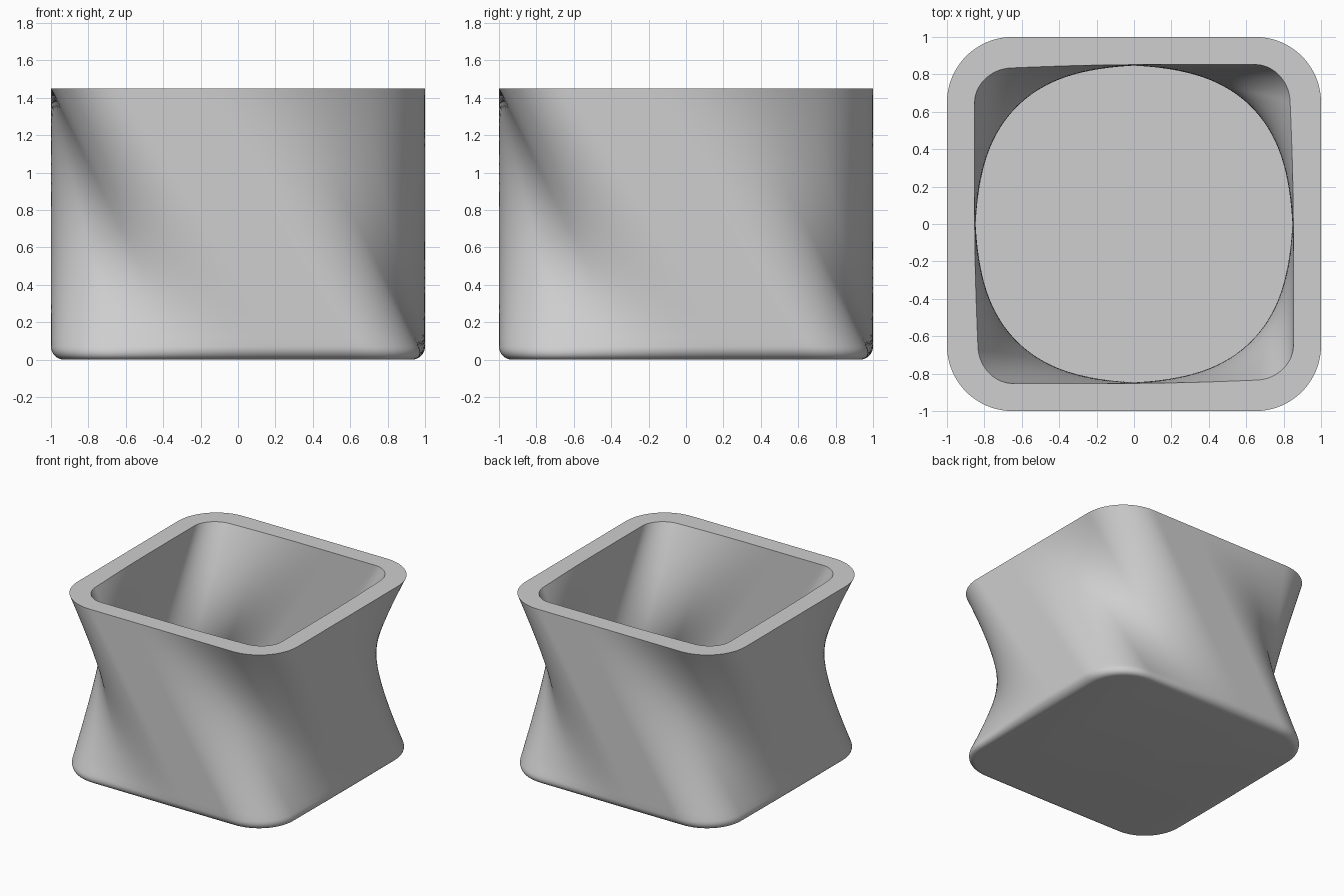
import bpy, bmesh, math
from mathutils import Vector

cube = bpy.data.objects.get("Cube")
if cube:
    bpy.data.objects.remove(cube, do_unlink=True)

HEIGHT, FLOOR, FILLET, WALL = 1.45, 0.15, 0.07, 0.148
RADIUS = 0.35                    # rounding of the square's corners
FLAT = 1 - RADIUS
HALF_ARC = RADIUS * math.pi / 4
ARC = 0.5 * HALF_ARC / (FLAT + HALF_ARC)   # arc share of a quarter turn, by length


def square_point(p):
    """Point on a rounded square; p counts quarter turns from the front middle."""
    k, f = math.floor(p), p - math.floor(p)
    start, end = 0.5 - ARC, 0.5 + ARC
    if f <= start:
        v = Vector((FLAT * f / start, -1))
    elif f < end:
        a = (f - start) / (2 * ARC) * math.pi / 2
        v = Vector((FLAT + RADIUS * math.sin(a), -FLAT - RADIUS * math.cos(a)))
    else:
        v = Vector((1, -FLAT * (1 - f) / (1 - end)))
    for _ in range(k % 4):
        v = Vector((-v.y, v.x))
    return v


# Sample positions: dense where a corner lies at either end of the ruled wall
params = []
for i in range(8):
    base = i * 0.5
    params += [base - ARC + 2 * ARC * j / 20 for j in range(20)]
    params += [base + ARC + (0.5 - 2 * ARC) * j / 14 for j in range(14)]
count = len(params)
base_points = [square_point(p) for p in params]
rim_points = [square_point(p - 0.5) for p in params]


def ring(z, inset=0.0, wall=0.0):
    """Cross-section of the twisted wall, moved inward level or square to the wall."""
    pts = [b.lerp(r, z / HEIGHT) for b, r in zip(base_points, rim_points)]
    out = []
    for i, v in enumerate(pts):
        d = pts[(i + 1) % count] - pts[i - 1]
        inward = Vector((-d.y, d.x)).normalized()
        lean = inward.dot(rim_points[i] - base_points[i]) / HEIGHT
        q = v + inward * (inset + wall * math.sqrt(1 + lean * lean))
        out.append(Vector((q.x, q.y, z)))
    return out


# Rings run up the outside, over the rim and down the cavity
rings = []
for j in range(9):
    a = math.pi / 2 * j / 8
    rings.append(ring(FILLET * (1 - math.cos(a)), inset=FILLET * (1 - math.sin(a))))
rings += [ring(FILLET + (HEIGHT - FILLET) * j / 32) for j in range(1, 33)]
rings += [ring(HEIGHT + (FLOOR - HEIGHT) * j / 32, wall=WALL) for j in range(33)]

bm = bmesh.new()
loops = [[bm.verts.new(v) for v in r] for r in rings]
for low, high in zip(loops, loops[1:]):
    for i in range(count):
        j = (i + 1) % count
        bm.faces.new((low[i], low[j], high[j], high[i]))
bm.faces.new(list(reversed(loops[0])))   # underside
bm.faces.new(loops[-1])                  # cavity floor
mesh = bpy.data.meshes.new("twisted_pot")
bm.to_mesh(mesh)
bm.free()

pot = bpy.data.objects.new("twisted_pot", mesh)
bpy.context.collection.objects.link(pot)

grey = bpy.data.materials.new("light_grey")
grey.use_nodes = True
colour = (0.62, 0.62, 0.62, 1)
grey.diffuse_color = colour
grey.node_tree.nodes["Principled BSDF"].inputs["Base Color"].default_value = colour
mesh.materials.append(grey)

bpy.ops.object.select_all(action='DESELECT')
pot.select_set(True)
bpy.context.view_layer.objects.active = pot
bpy.ops.object.shade_smooth_by_angle(angle=math.radians(30))
